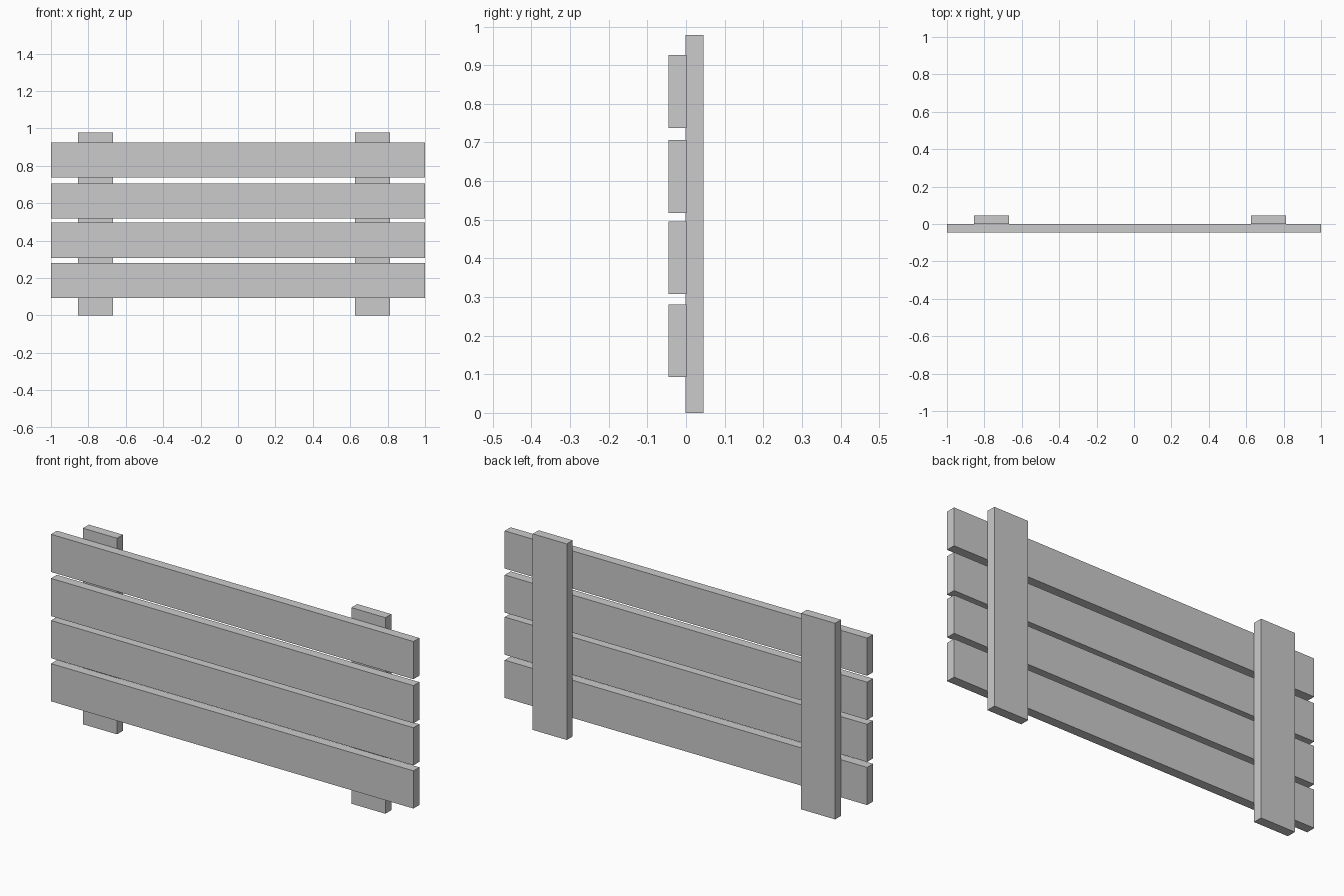
import bpy
import bmesh
from mathutils import Matrix, Vector

if "Cube" in bpy.data.objects:
    bpy.data.objects.remove(bpy.data.objects["Cube"])


def board(name, size, centre):
    """Flat-faced rectangular board with its origin at its centre."""
    bm = bmesh.new()
    bmesh.ops.create_cube(bm, size=1, matrix=Matrix.Diagonal((*size, 1)))
    mesh = bpy.data.meshes.new(name)
    bm.to_mesh(mesh)
    bm.free()
    obj = bpy.data.objects.new(name, mesh)
    obj.location = Vector(centre)
    bpy.context.collection.objects.link(obj)
    return obj


WIDTH = 0.188      # face width shared by all boards
THICK = 0.0465     # board thickness
HEIGHT = 0.978     # post height
OFFSET = 0.0225    # slats in front, posts behind, just overlapping

# Horizontal slats, unevenly spaced, bottom to top
for i, z in enumerate((0.187, 0.402, 0.612, 0.832), 1):
    board(f"slat_{i}", (2.0, THICK, WIDTH), (0, -OFFSET, z))

# Upright posts behind the slats
for side, x in (("left", -0.761), ("right", 0.720)):
    board(f"post_{side}", (WIDTH, THICK, HEIGHT), (x, OFFSET, HEIGHT / 2))
